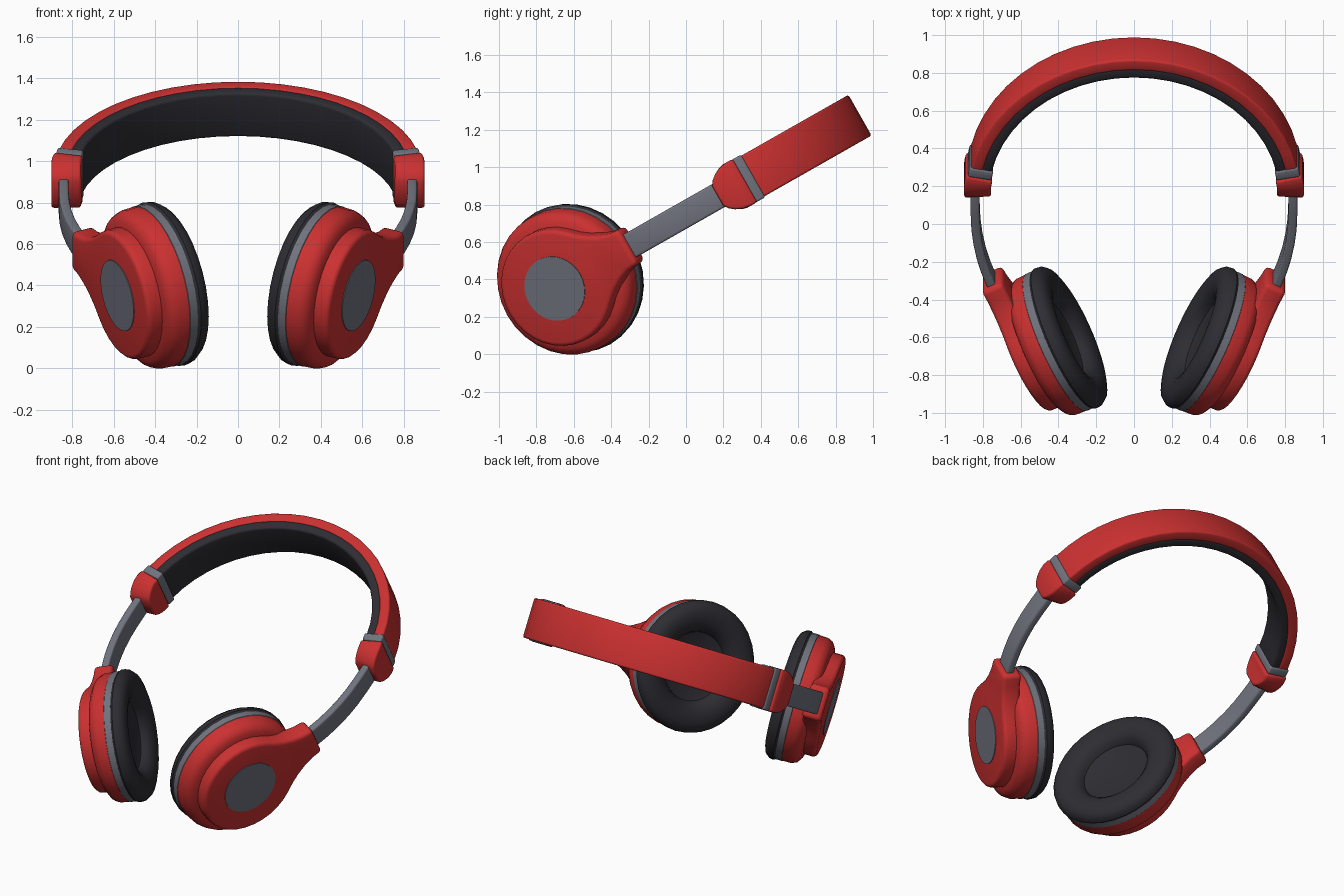
import bpy, bmesh, math
from mathutils import Vector, Matrix

if "Cube" in bpy.data.objects:
    bpy.data.objects.remove(bpy.data.objects["Cube"])

# The whole headset is laid out in a flat plane (x, s, n), then tilted about X
TILT = Matrix.Translation((0, 0, 0.75)) @ Matrix.Rotation(math.radians(29.6), 4, 'X')


def material(name, rgb):
    m = bpy.data.materials.new(name)
    m.diffuse_color = (*rgb, 1)
    m.use_nodes = True
    m.node_tree.nodes["Principled BSDF"].inputs["Base Color"].default_value = m.diffuse_color
    return m


RED = material("red plastic", (0.60, 0.030, 0.030))
GREY = material("grey metal", (0.165, 0.172, 0.208))
DARK = material("dark cushion", (0.026, 0.026, 0.033))


def finish(name, bm, mat, bevel=0.0, segments=3, frame=None, mirror=False):
    bmesh.ops.recalc_face_normals(bm, faces=bm.faces)
    if bevel:
        sharp = [e for e in bm.edges if e.calc_face_angle(0) > math.radians(40)]
        bmesh.ops.bevel(bm, geom=sharp, offset=bevel, segments=segments,
                        profile=0.5, affect='EDGES', clamp_overlap=True)
    if frame:
        bm.transform(frame)
        bmesh.ops.recalc_face_normals(bm, faces=bm.faces)
    mesh = bpy.data.meshes.new(name)
    bm.to_mesh(mesh)
    bm.free()
    mesh.materials.append(mat)
    ob = bpy.data.objects.new(name, mesh)
    bpy.context.collection.objects.link(ob)
    ob.matrix_world = TILT
    bpy.ops.object.select_all(action='DESELECT')
    ob.select_set(True)
    bpy.context.view_layer.objects.active = ob
    bpy.ops.object.shade_smooth_by_angle(angle=math.radians(35))
    if mirror:
        ob.modifiers.new("both sides", 'MIRROR').use_mirror_merge = False
    return ob


def sweep(name, path, outer, inner, half, mat, bevel, mirror=False):
    """Rectangular bar along a path of (x, s); half is the half width, one value or one per point."""
    bm = bmesh.new()
    rings = []
    for i, p in enumerate(path):
        a, b = Vector(path[max(i - 1, 0)]), Vector(path[min(i + 1, len(path) - 1)])
        d = (b - a).normalized()
        side = Vector((d.y, -d.x))          # outward when the path runs upwards on the right
        h = half[i] if isinstance(half, list) else half
        o, q = Vector(p) + side * outer, Vector(p) + side * inner
        rings.append([bm.verts.new((v.x, v.y, z)) for v, z in ((o, -h), (o, h), (q, h), (q, -h))])
    for r0, r1 in zip(rings, rings[1:]):
        for k in range(4):
            j = (k + 1) % 4
            bm.faces.new((r0[k], r0[j], r1[j], r1[k]))
    bm.faces.new(rings[0])
    bm.faces.new(rings[-1])
    return finish(name, bm, mat, bevel, mirror=mirror)


def lathe(name, profile, mat, steps=32):
    """Closed turned part around the cup axis from (radius, depth) points."""
    bm = bmesh.new()
    verts = [bm.verts.new((r, 0, t)) for r, t in profile]
    edges = [bm.edges.new(p) for p in zip(verts, verts[1:])]
    bmesh.ops.spin(bm, geom=verts + edges, cent=(0, 0, 0), axis=(0, 0, 1),
                   angle=2 * math.pi, steps=steps)
    bmesh.ops.remove_doubles(bm, verts=bm.verts, dist=1e-4)
    return finish(name, bm, mat, frame=CUP, mirror=True)


def arc(start, end, count):
    """Points on the headband curve, angles in degrees."""
    angles = [math.radians(start + (end - start) * i / count) for i in range(count + 1)]
    return [(0.885 * math.cos(a), 0.23 + 0.84 * math.sin(a)) for a in angles]


# Headband shell and its inner padding
sweep("headband_shell", arc(12, 168, 22), 0.0, -0.065, 0.125, RED, 0.012)
sweep("headband_padding", arc(12, 168, 22), -0.055, -0.115, 0.122, DARK, 0.015)

# Grey stripe and rounded red cap at each band end
sweep("band_stripe", arc(8.8, 12.6, 2), 0.005, -0.122, 0.131, GREY, 0.01, True)
cap_path = [(0.885, 0.195), (0.886, 0.212), (0.887, 0.24), (0.887, 0.28),
            (0.884, 0.32), (0.874, 0.362)]
sweep("band_cap", cap_path, 0.014, -0.13, [0.06, 0.085, 0.108, 0.126, 0.133, 0.133],
      RED, 0.014, True)

# Curved slider arm between cap and cup
arm_path = [(0.735, -0.39), (0.760, -0.33), (0.785, -0.26), (0.808, -0.18), (0.826, -0.09),
            (0.837, 0.0), (0.841, 0.1), (0.841, 0.25)]
sweep("slider_arm", arm_path, 0.024, -0.024, 0.07, GREY, 0.012, True)

# Ear cup frame: columns are toward the arm, across, and inward along the cup axis
c, s = math.cos(math.radians(27)), math.sin(math.radians(27))
CUP = Matrix(((s, 0, -c, 0.58), (c, 0, s, -0.807), (0, 1, 0, 0), (0, 0, 0, 1)))

# Outer yoke: a disc that flows into a neck holding the arm
neck = [(0.262, 0.196), (0.315, 0.160), (0.37, 0.132), (0.43, 0.112), (0.50, 0.104)]
disc = [(0.32 * math.cos(math.radians(a)), 0.32 * math.sin(math.radians(a)))
        for a in range(48, 313, 11)]
outline = neck[::-1] + disc + [(x, -y) for x, y in neck]
bm = bmesh.new()
base = bm.faces.new([bm.verts.new((x, y, 0)) for x, y in outline])
top = bmesh.ops.extrude_face_region(bm, geom=[base])["geom"]
bmesh.ops.translate(bm, vec=(0, 0, 0.12), verts=[v for v in top if isinstance(v, bmesh.types.BMVert)])
finish("cup_yoke", bm, RED, 0.024, frame=CUP, mirror=True)

# Turned cup layers from outside to inside
lathe("cup_badge_plate", [(0, -0.004), (0.176, -0.004), (0.176, 0.002), (0, 0.002)], GREY)
lathe("cup_shell", [(0, 0.075), (0.30, 0.075), (0.35, 0.083), (0.38, 0.103), (0.394, 0.135),
                    (0.396, 0.19), (0, 0.19)], RED)
lathe("cup_ring", [(0, 0.185), (0.39, 0.185), (0.398, 0.192), (0.398, 0.232), (0, 0.232)], GREY)
lathe("ear_cushion", [(0, 0.228), (0.395, 0.228), (0.406, 0.245), (0.402, 0.272), (0.382, 0.298),
                      (0.345, 0.312), (0.30, 0.312), (0.255, 0.298), (0.225, 0.272),
                      (0.212, 0.24), (0.205, 0.236), (0, 0.236)], DARK)
